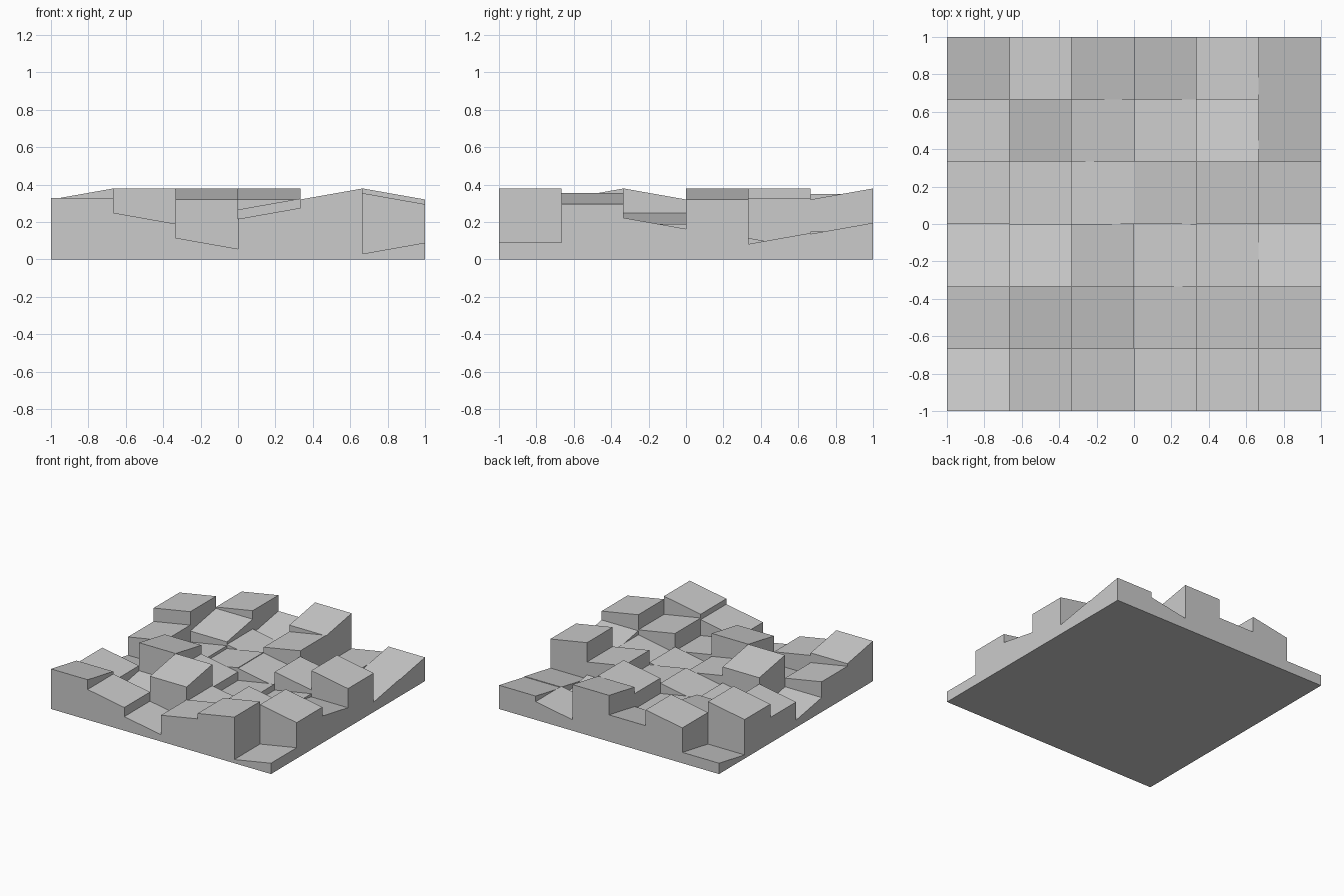
import bpy

if "Cube" in bpy.data.objects:
    bpy.data.objects.remove(bpy.data.objects["Cube"])

# Relief panel: 6 x 6 blocks, each with a top tilted by 10 degrees
N = 6
SIZE = 2 / N
TILT = 0.059

# Direction each top faces, rows listed from front to back, columns left to right
FACING = ["NEEWWW",
          "ESSEEE",
          "NNEWWN",
          "WWWEEE",
          "WSEWNS",
          "SWSSWS"]

# Low edge height of each top
LOW = [[.27, .19, .056, .216, .32, .03],
       [.19, .09, .32, .145, .23, .295],
       [.06, .32, .19, .12, .13, .163],
       [.21, .13, .165, .16, .22, .32],
       [.32, .22, .14, .266, .055, .082],
       [.03, .29, .16, .32, .09, .136]]

# Corners (counter-clockwise from front left) raised for each facing direction
RAISED = {"N": (0, 1), "S": (2, 3), "W": (1, 2), "E": (0, 3)}


def block(name, col, row, low, facing):
    x, y = -1 + col * SIZE, -1 + row * SIZE
    base = [(x, y), (x + SIZE, y), (x + SIZE, y + SIZE), (x, y + SIZE)]
    verts = [(px, py, 0) for px, py in base]
    verts += [(px, py, low + (TILT if k in RAISED[facing] else 0))
              for k, (px, py) in enumerate(base)]
    faces = [(3, 2, 1, 0), (4, 5, 6, 7)]
    faces += [(k, (k + 1) % 4, (k + 1) % 4 + 4, k + 4) for k in range(4)]
    mesh = bpy.data.meshes.new(name)
    mesh.from_pydata(verts, [], faces)
    obj = bpy.data.objects.new(name, mesh)
    bpy.context.collection.objects.link(obj)


for row in range(N):
    for col in range(N):
        block(f"tilted_block_{row}_{col}", col, row, LOW[row][col], FACING[row][col])
